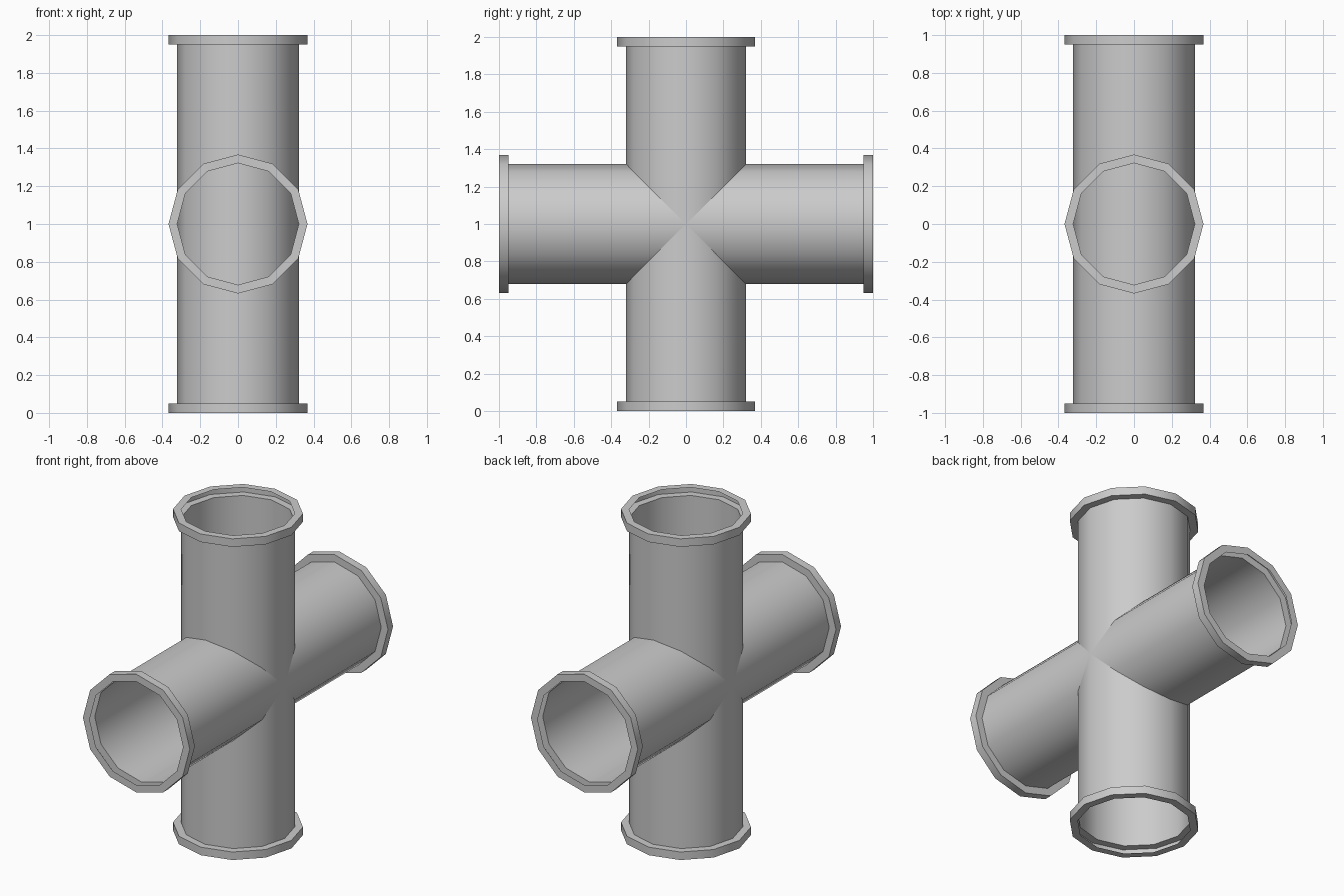
import bpy, bmesh, math
from mathutils import Matrix

if "Cube" in bpy.data.objects:
    bpy.data.objects.remove(bpy.data.objects["Cube"])

SIDES = 12
R, RF = 0.322, 0.368     # pipe and flange radius
L, T = 1.0, 0.05         # half length, flange thickness

# Single-skin profile (radius, height): folded collar, pipe wall, folded collar
half = [(R, L), (RF, L), (RF, L - T), (R, L - T)]
profile = half + [(r, -h) for r, h in reversed(half)]


def pipe(name, matrix):
    bm = bmesh.new()
    rings = []
    for r, h in profile:
        rings.append([bm.verts.new((r * math.cos(a), r * math.sin(a), h))
                      for a in (2 * math.pi * i / SIDES for i in range(SIDES))])
    for upper, lower in zip(rings, rings[1:]):
        for i in range(SIDES):
            j = (i + 1) % SIDES
            bm.faces.new((upper[i], lower[i], lower[j], upper[j]))
    bm.transform(matrix)
    mesh = bpy.data.meshes.new(name)
    bm.to_mesh(mesh)
    bm.free()
    ob = bpy.data.objects.new(name, mesh)
    bpy.context.collection.objects.link(ob)
    bpy.ops.object.select_all(action='DESELECT')
    ob.select_set(True)
    bpy.context.view_layer.objects.active = ob
    bpy.ops.object.shade_smooth_by_angle(angle=math.radians(40))


# Two full pipes crossing at the centre
centre = Matrix.Translation((0, 0, L))
pipe("vertical_pipe", centre)
pipe("horizontal_pipe", centre @ Matrix.Rotation(math.pi / 2, 4, 'X'))
